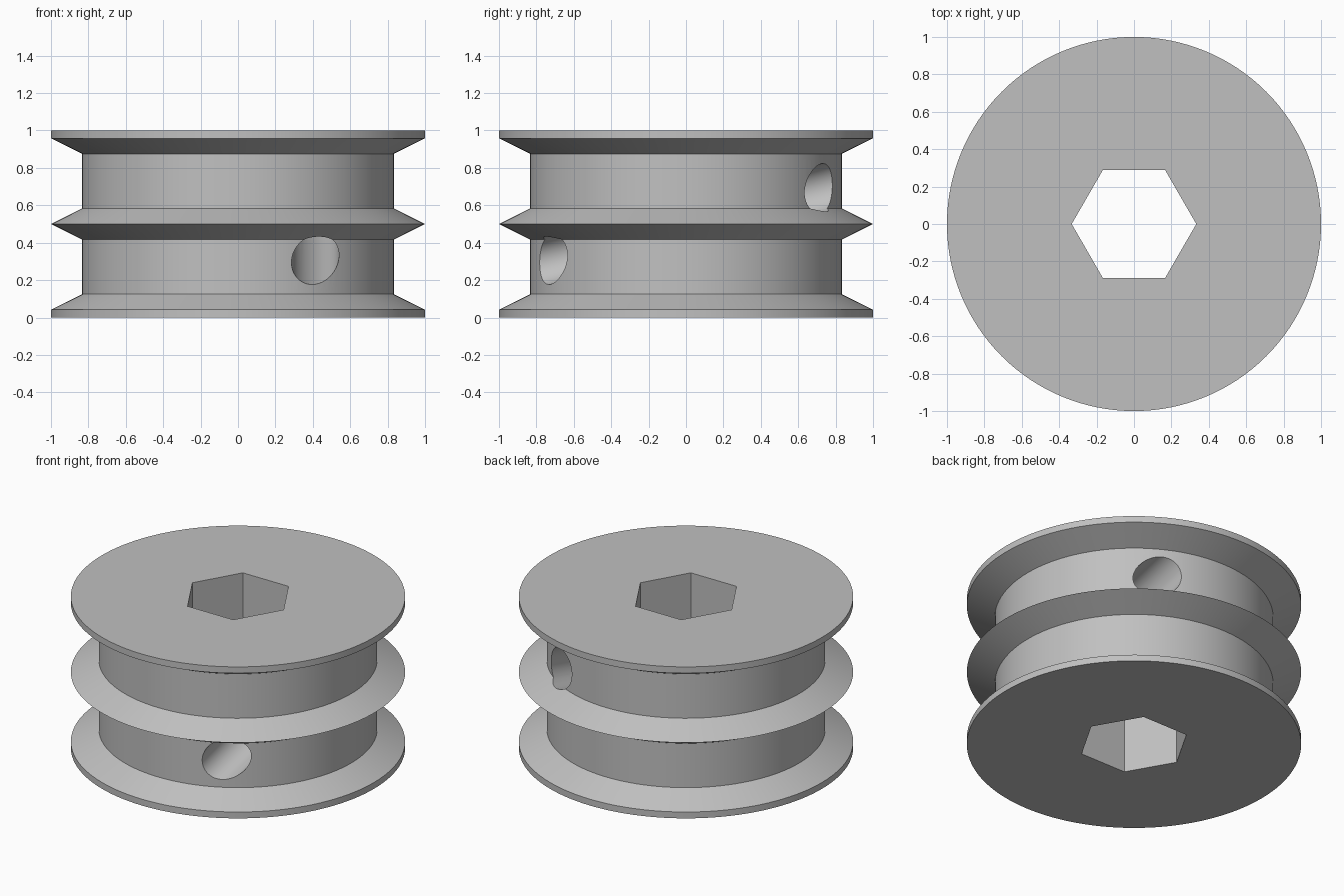
import bpy, bmesh, math
from mathutils import Matrix, Vector

if "Cube" in bpy.data.objects:
    bpy.data.objects.remove(bpy.data.objects["Cube"], do_unlink=True)

SEGMENTS = 128
RIM, DRUM = 1.0, 0.833

grey = bpy.data.materials.new("plain grey")
grey.use_nodes = True
colour = (0.53, 0.53, 0.53, 1)
grey.diffuse_color = colour
grey.node_tree.nodes["Principled BSDF"].inputs["Base Color"].default_value = colour


def add_object(name, bm):
    mesh = bpy.data.meshes.new(name)
    bmesh.ops.recalc_face_normals(bm, faces=bm.faces)
    bm.to_mesh(mesh)
    bm.free()
    mesh.materials.append(grey)
    obj = bpy.data.objects.new(name, mesh)
    bpy.context.collection.objects.link(obj)
    return obj


def add_cutter(name, sides, radius, length, matrix):
    bm = bmesh.new()
    bmesh.ops.create_cone(bm, cap_ends=True, segments=sides, radius1=radius,
                          radius2=radius, depth=length, matrix=matrix)
    obj = add_object(name, bm)
    obj.hide_render = True
    return obj


# Double-groove spool: half profile mirrored about mid height, then spun
half = [(RIM, 0), (RIM, 0.042), (DRUM, 0.125), (DRUM, 0.417)]
profile = half + [(RIM, 0.5)] + [(r, 1 - z) for r, z in reversed(half)]
bm = bmesh.new()
rings = []
for r, z in profile:
    angles = [math.tau * i / SEGMENTS for i in range(SEGMENTS)]
    rings.append([bm.verts.new((r * math.cos(a), r * math.sin(a), z)) for a in angles])
for low, high in zip(rings, rings[1:]):
    for i in range(SEGMENTS):
        j = (i + 1) % SEGMENTS
        bm.faces.new((low[i], low[j], high[j], high[i]))
bm.faces.new(rings[0])
bm.faces.new(rings[-1])
spool = add_object("spool", bm)

# Hexagonal shaft bore, corners on the x axis
bore = add_cutter("hex_bore_cutter", 6, 0.333, 3,
                  Matrix.Translation((0, 0, 0.5)) @ Matrix.Rotation(math.pi / 2, 4, "Z"))
if abs(max(v.co.x for v in bore.data.vertices) - 0.333) > 0.01:
    bore.data.transform(Matrix.Rotation(math.pi / 6, 4, "Z"))

# Slanted cord hole joining the lower front groove to the upper back groove
axis = Vector((0, 1.44, 0.38))
tilt = axis.to_track_quat("Z", "Y").to_matrix().to_4x4()
cord = add_cutter("cord_hole_cutter", 64, 0.127, 3,
                  Matrix.Translation((0.413, 0, 0.5)) @ tilt)

# Cut both holes
bpy.context.view_layer.objects.active = spool
for cutter in (bore, cord):
    cut = spool.modifiers.new(cutter.name, "BOOLEAN")
    cut.operation = "DIFFERENCE"
    cut.solver = "EXACT"
    cut.object = cutter
    bpy.ops.object.modifier_apply(modifier=cut.name)
    bpy.data.objects.remove(cutter, do_unlink=True)

# Smooth curved walls, keep the rims crisp
bpy.ops.object.select_all(action="DESELECT")
spool.select_set(True)
bpy.ops.object.shade_smooth_by_angle(angle=math.radians(20))
